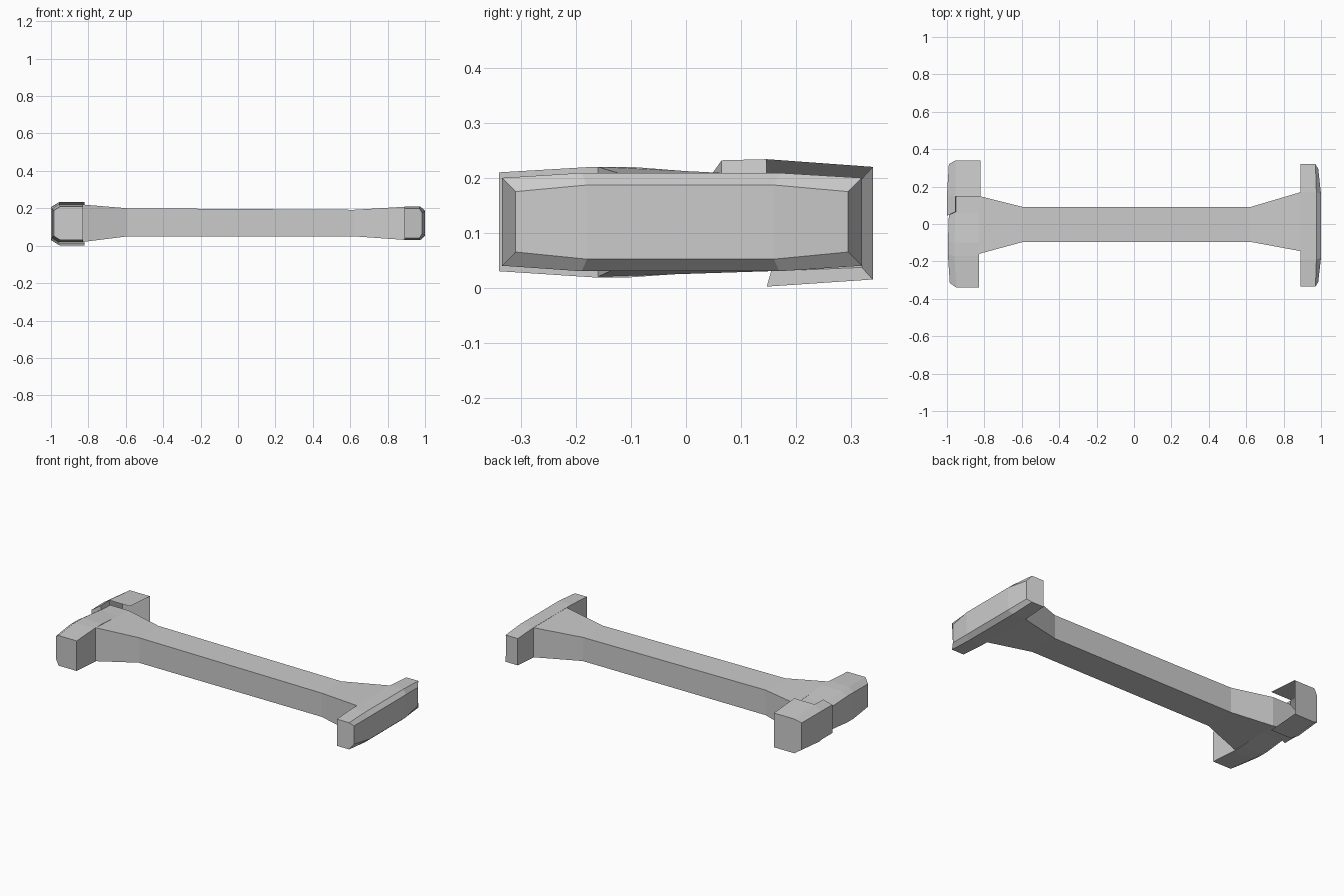
import bpy, bmesh

if "Cube" in bpy.data.objects:
    bpy.data.objects.remove(bpy.data.objects["Cube"])


def loft(name, rings, closed=True, caps=(True, True)):
    """Skin a row of equal-length point rings, optionally capping both ends."""
    bm = bmesh.new()
    rows = [[bm.verts.new(p) for p in r] for r in rings]
    n = len(rows[0])
    for a, b in zip(rows, rows[1:]):
        for i in range(n if closed else n - 1):
            j = (i + 1) % n
            bm.faces.new((a[i], a[j], b[j], b[i]))
    if caps[0]:
        bm.faces.new(rows[0][::-1])
    if caps[1]:
        bm.faces.new(rows[-1])
    bmesh.ops.recalc_face_normals(bm, faces=bm.faces)
    return finish(name, bm)


def finish(name, bm):
    mesh = bpy.data.meshes.new(name)
    bm.to_mesh(mesh)
    bm.free()
    obj = bpy.data.objects.new(name, mesh)
    bpy.context.collection.objects.link(obj)
    return obj


def section(y, y_out, lo, hi, x_in, x_edge, x_out, inset=0.022):
    """Cross-section of an end block with a chamfered outer face."""
    return [(x_in, y, lo), (x_edge, y, lo), (x_out, y_out, lo + inset),
            (x_out, y_out, hi - inset), (x_edge, y, hi), (x_in, y, hi)]


# Shaft with flared ends: x, y range, heights on the front and back sides
def shaft_ring(x, y0, y1, lo0, hi0, lo1, hi1):
    return [(x, y0, lo0), (x, y1, lo1), (x, y1, hi1), (x, y0, hi0)]


loft("shaft", [
    shaft_ring(-0.83, -0.16, 0.15, 0.02, 0.22, 0.03, 0.205),
    shaft_ring(-0.59, -0.095, 0.09, 0.05, 0.20, 0.05, 0.20),
    shaft_ring(0.62, -0.095, 0.09, 0.05, 0.192, 0.05, 0.192),
    shaft_ring(0.89, -0.145, 0.17, 0.031, 0.208, 0.031, 0.208),
])

# Right crossbar
loft("right_crossbar", [
    section(-0.335, -0.31, 0.04, 0.20, 0.89, 0.97, 0.985, 0.025),
    section(-0.19, -0.18, 0.03, 0.209, 0.89, 0.975, 1.0),
    section(0.17, 0.16, 0.03, 0.209, 0.89, 0.975, 1.0),
    section(0.32, 0.295, 0.04, 0.20, 0.89, 0.97, 0.985, 0.025),
])

# Left crossbar, stopping where the back cover takes over
loft("left_crossbar", [
    section(-0.34, -0.315, 0.03, 0.21, -0.83, -0.95, -0.985),
    section(-0.17, -0.165, 0.019, 0.22, -0.83, -0.96, -0.995),
    section(-0.10, -0.10, 0.019, 0.22, -0.83, -0.96, -0.995),
    section(0.055, 0.045, 0.03, 0.208, -0.83, -0.955, -0.99),
    section(0.15, 0.15, 0.032, 0.205, -0.83, -0.95, -0.98),
])

# Hollow cover on the back half, open towards the shaft
rings = [
    section(0.147, 0.155, 0.002, 0.234, -0.82, -0.955, -1.0, 0.028),
    section(0.34, 0.32, 0.015, 0.22, -0.82, -0.955, -0.99, 0.022),
]
loft("back_cover", rings, closed=False, caps=(False, True))

# Lip of the cover overlapping the crossbar
loft("cover_lip", [
    [(-0.95, y, 0.203), (-0.955, y, top), (-1.0, yo, top - 0.028),
     (-1.0, yo, 0.035), (-0.95, y, 0.033)]
    for y, yo, top in ((0.065, 0.045, 0.232), (0.147, 0.155, 0.234))
], caps=(True, False))
